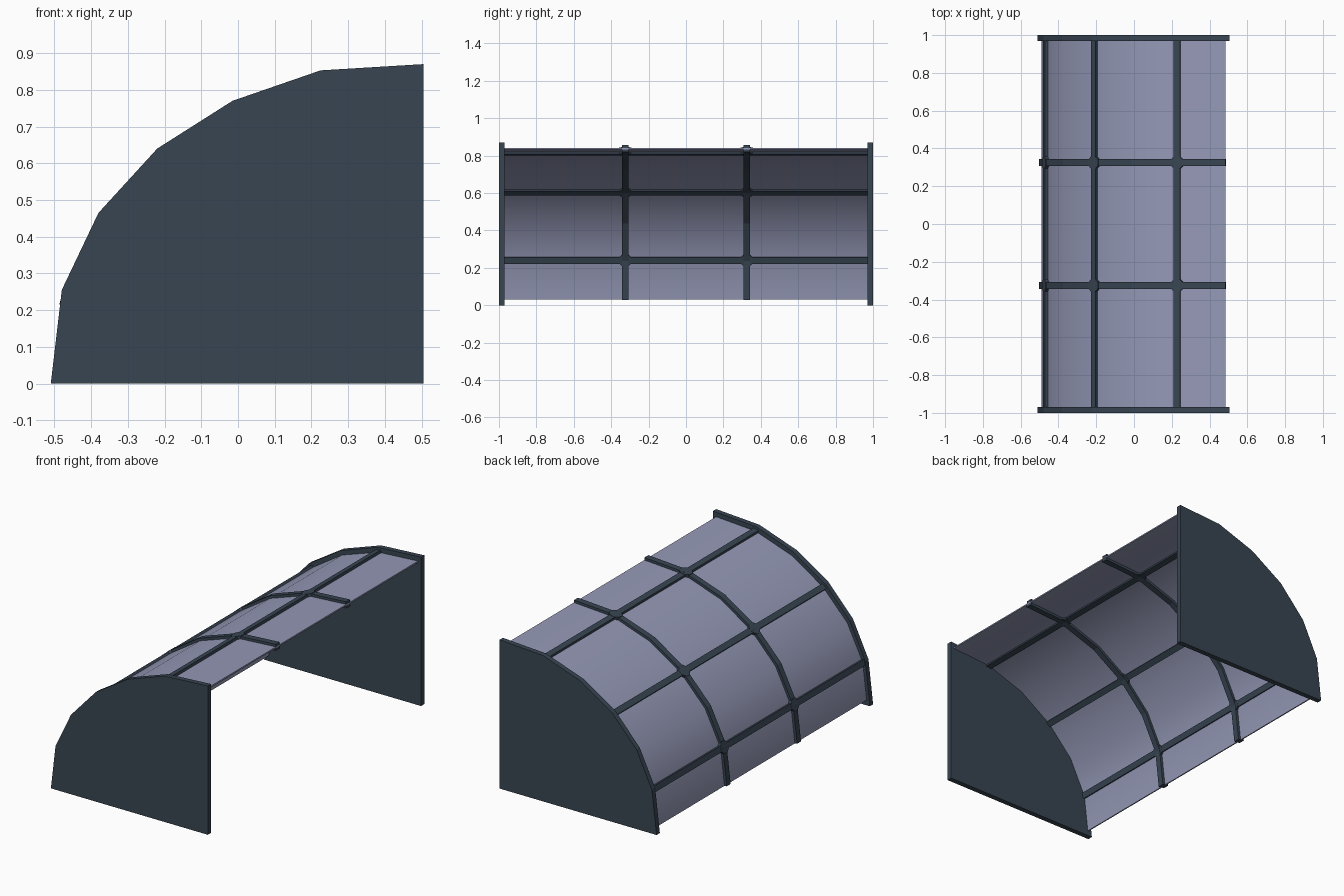
import bpy, bmesh, math
from mathutils import Vector, Matrix

old = bpy.data.objects.get("Cube")
if old:
    bpy.data.objects.remove(old, do_unlink=True)


def material(name, colour):
    m = bpy.data.materials.new(name)
    m.use_nodes = True
    m.diffuse_color = colour
    m.node_tree.nodes["Principled BSDF"].inputs["Base Color"].default_value = colour
    return m


FRAME = material("dark slate frame", (0.04, 0.06, 0.085, 1))
GLASS = material("lavender grey panel", (0.30, 0.32, 0.47, 1))

# Curved roof line as (x, z), from the low edge up to the high edge
WALL = [(-0.51, 0), (-0.48, 0.255), (-0.38, 0.465), (-0.22, 0.64),
        (-0.015, 0.77), (0.225, 0.853), (0.505, 0.87)]
ROOF = [(-0.485, 0.03), (-0.46, 0.243), (-0.36, 0.447), (-0.205, 0.612),
        (-0.005, 0.742), (0.23, 0.822), (0.485, 0.838)]


def normals(path):
    """Outward mitre direction at each point of an (x, z) path."""
    pts = [Vector(p) for p in path]
    seg = [(b - a).normalized() for a, b in zip(pts, pts[1:])]
    out = []
    for i in range(len(pts)):
        t = (seg[max(i - 1, 0)] + seg[min(i, len(seg) - 1)]).normalized()
        out.append(Vector((-t.y, t.x)))
    return out


def finish(bm, name, mat):
    bmesh.ops.recalc_face_normals(bm, faces=bm.faces)
    mesh = bpy.data.meshes.new(name)
    bm.to_mesh(mesh)
    bm.free()
    mesh.materials.append(mat)
    ob = bpy.data.objects.new(name, mesh)
    bpy.context.collection.objects.link(ob)
    return ob


def strip(name, path, y0, y1, thick, mat):
    """Band that follows the path, centred on it, between y0 and y1."""
    bm = bmesh.new()
    rings = []
    for p, n in zip(path, normals(path)):
        p = Vector(p)
        a, b = p + n * thick / 2, p - n * thick / 2
        rings.append([bm.verts.new((q.x, y, q.y))
                      for q, y in ((a, y0), (a, y1), (b, y1), (b, y0))])
    for r, s in zip(rings, rings[1:]):
        for i in range(4):
            j = (i + 1) % 4
            bm.faces.new((r[i], r[j], s[j], s[i]))
    bm.faces.new(rings[0])
    bm.faces.new(rings[-1])
    return finish(bm, name, mat)


# End walls
for name, y in (("front_wall", -1), ("back_wall", 0.97)):
    bm = bmesh.new()
    face = bm.faces.new([bm.verts.new((x, y, z)) for x, z in WALL + [(0.505, 0)]])
    ext = bmesh.ops.extrude_face_region(bm, geom=[face])
    bmesh.ops.translate(bm, vec=(0, 0.03, 0),
                        verts=[v for v in ext["geom"] if isinstance(v, bmesh.types.BMVert)])
    finish(bm, name, FRAME)

# Curved roof panel, smooth across its facets
panel = strip("roof_panel", ROOF, -0.975, 0.975, 0.008, GLASS)
bpy.context.view_layer.objects.active = panel
panel.select_set(True)
bpy.ops.object.shade_smooth_by_angle(angle=math.radians(40))
panel.select_set(False)

# Curved ribs
RIB_Y = (-0.325, 0.325)
for name, y in zip(("front_rib", "back_rib"), RIB_Y):
    strip(name, ROOF, y - 0.018, y + 0.018, 0.038, FRAME)

# Long rails, with an eight-sided hub where each meets a rib
dirs = normals(ROOF)
for name, i in (("lower", 1), ("middle", 3), ("upper", 5)):
    x, z = ROOF[i]
    n = dirs[i]
    up = Vector((n.x, 0, n.y))
    turn = up.to_track_quat('Z', 'Y').to_matrix().to_4x4()
    tilt = Matrix.Rotation(math.atan2(n.x, n.y), 4, 'Y')
    bm = bmesh.new()
    bmesh.ops.create_cube(bm, size=1, matrix=Matrix.Translation((x, 0, z)) @ tilt
                          @ Matrix.Diagonal((0.034, 1.95, 0.034, 1)))
    finish(bm, name + "_rail", FRAME)
    for side, y in zip(("front", "back"), RIB_Y):
        bm = bmesh.new()
        bmesh.ops.create_cone(bm, cap_ends=True, segments=8, radius1=0.037,
                              radius2=0.037, depth=0.036,
                              matrix=Matrix.Translation((x, y, z)) @ tilt
                              @ Matrix.Rotation(math.pi / 8, 4, 'Z'))
        finish(bm, f"{name}_{side}_hub", FRAME)
